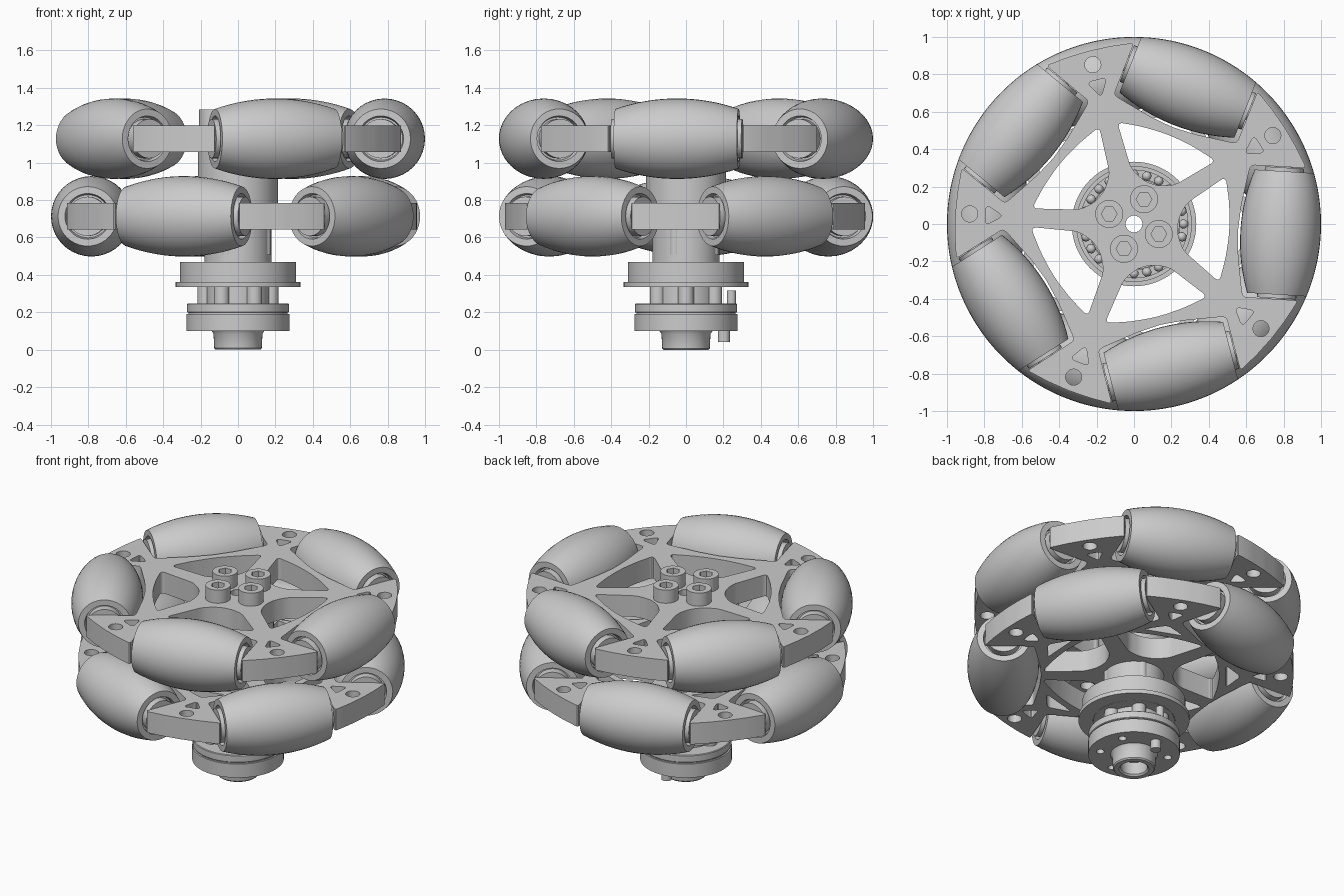
import bpy, bmesh
from math import sin, cos, pi, radians, sqrt, hypot
from mathutils import Matrix, Vector

if "Cube" in bpy.data.objects:
    bpy.data.objects.remove(bpy.data.objects["Cube"])

A0 = radians(32.5)          # direction of one upper arm
STEP = radians(72)
H = radians(36)
AXIS_R, HALF = 0.785, 0.33  # roller axis distance and half length
BORE = 0.045


def finish(ob):
    bpy.ops.object.select_all(action='DESELECT')
    ob.select_set(True)
    bpy.context.view_layer.objects.active = ob
    bpy.ops.object.shade_smooth_by_angle(angle=radians(32))
    return ob


def lathe(name, prof, n=64, matrix=None):
    """Spin a closed (r, z) profile round the z axis."""
    bm = bmesh.new()
    rings = [[bm.verts.new((r * cos(2 * pi * i / n), r * sin(2 * pi * i / n), z))
              for i in range(n)] for r, z in prof]
    for a, b in zip(rings, rings[1:] + rings[:1]):
        for i in range(n):
            j = (i + 1) % n
            bm.faces.new((a[i], a[j], b[j], b[i]))
    bmesh.ops.remove_doubles(bm, verts=bm.verts, dist=1e-5)
    bmesh.ops.dissolve_degenerate(bm, edges=bm.edges, dist=1e-6)
    bmesh.ops.recalc_face_normals(bm, faces=bm.faces)
    me = bpy.data.meshes.new(name)
    bm.to_mesh(me)
    bm.free()
    ob = bpy.data.objects.new(name, me)
    bpy.context.collection.objects.link(ob)
    if matrix:
        ob.matrix_world = matrix
    return finish(ob)


def tube(name, r0, r1, z0, z1, c=0.0, n=64):
    return lathe(name, [(r0, z0), (r1 - c, z0), (r1, z0 + c), (r1, z1 - c), (r1 - c, z1), (r0, z1)], n)


def rod(name, x, y, r, z0, z1, n=24):
    return lathe(name, [(0, z0), (r, z0), (r, z1), (0, z1)], n, Matrix.Translation((x, y, 0)))


def extrude(name, loops, z0, z1):
    """Extrude an outline with holes from z0 to z1."""
    cu = bpy.data.curves.new(name, 'CURVE')
    cu.dimensions, cu.fill_mode, cu.extrude = '2D', 'BOTH', (z1 - z0) / 2
    for pts in loops:
        sp = cu.splines.new('POLY')
        sp.points.add(len(pts) - 1)
        for p, (x, y) in zip(sp.points, pts):
            p.co = (x, y, 0, 1)
        sp.use_cyclic_u = True
    tmp = bpy.data.objects.new(name + "_curve", cu)
    bpy.context.collection.objects.link(tmp)
    dg = bpy.context.evaluated_depsgraph_get()
    me = bpy.data.meshes.new_from_object(tmp.evaluated_get(dg))
    bpy.data.objects.remove(tmp)
    bm = bmesh.new()
    bm.from_mesh(me)
    bmesh.ops.remove_doubles(bm, verts=bm.verts, dist=1e-5)
    bmesh.ops.recalc_face_normals(bm, faces=bm.faces)
    bm.to_mesh(me)
    bm.free()
    ob = bpy.data.objects.new(name, me)
    ob.location.z = (z0 + z1) / 2
    bpy.context.collection.objects.link(ob)
    return finish(ob)


def circle(x, y, r, n=24):
    return [(x + r * cos(2 * pi * i / n), y + r * sin(2 * pi * i / n)) for i in range(n)]


def rot(pts, a):
    return [(x * cos(a) - y * sin(a), x * sin(a) + y * cos(a)) for x, y in pts]


def rounded(pts, r, n=5):
    out = []
    for i, p in enumerate(pts):
        p, a, b = Vector(p), Vector(pts[i - 1]), Vector(pts[(i + 1) % len(pts)])
        s = p + (a - p).normalized() * min(r, (a - p).length * 0.45)
        e = p + (b - p).normalized() * min(r, (b - p).length * 0.45)
        for k in range(n + 1):
            t = k / n
            out.append(tuple(s * (1 - t) ** 2 + p * 2 * t * (1 - t) + e * t * t))
    return out


def sym(half):
    return half + [(x, -y) for x, y in reversed(half)]


# shared roller shape: barrel whose edge follows the unit circle, hollow ends
def bulge(z):
    return sqrt(1 - z * z) - AXIS_R


zs = [-HALF + 2 * HALF * i / 16 for i in range(17)]
roller_prof = ([(0, -0.3), (0.115, -0.3), (0.122, -HALF)] + [(bulge(z), z) for z in zs]
               + [(0.122, HALF), (0.115, 0.3), (0, 0.3)])
axle_prof = [(0, -0.40), (0.045, -0.40), (0.045, -0.35), (0.105, -0.35),
             (0.105, 0.35), (0.045, 0.35), (0.045, 0.40), (0, 0.40)]


def wheel(label, a0, zc, window_turn, neck_hole):
    # arm half outline: pad end, pad side, then along the neighbouring roller
    along = rot([(0.598, -0.33), (0.585, -0.25), (0.566, -0.13), (0.557, 0)], H)
    half = [(0.952, 0.12), (0.938, 0.243), (0.70, 0.072)] + along
    sector = [(x, -y) for x, y in reversed(half)] + [(0.957, 0)] + half[:-1]
    outline = []
    for k in range(5):
        outline += rot(sector, a0 + k * STEP)
    loops = [rounded(outline, 0.02, 3), circle(0, 0, BORE)]
    # spoke windows, pad holes
    win = rounded(sym([(0.235, 0.04), (0.272, 0.125), (0.474, 0.283), (0.50, 0.15), (0.51, 0.04)]), 0.035)
    tri = rounded([(0.70, 0), (0.795, -0.055), (0.795, 0.055)], 0.03)
    neck = rounded([(0.552, -0.13), (0.64, 0), (0.552, 0.13)], 0.03)
    for k in range(5):
        a = a0 + k * STEP
        loops += [rot(win, a + window_turn), rot(tri, a), rot(circle(0.88, 0, 0.043), a)]
        if neck_hole:
            loops.append(rot(neck, a))
    extrude(label + "_wheel_plate", loops, zc - 0.07, zc + 0.07)
    for k in range(5):
        a = a0 + H + k * STEP
        m = (Matrix.Rotation(a, 4, 'Z') @ Matrix.Translation((AXIS_R, 0, zc))
             @ Matrix.Rotation(pi / 2, 4, 'X'))
        lathe(f"{label}_roller_{k}", roller_prof, 40, m)
        lathe(f"{label}_axle_{k}", axle_prof, 32, m)


wheel("upper", A0, 1.128, H, False)
wheel("lower", A0 + H, 0.713, 0, True)

# hub column
tube("hub_spacer", BORE, 0.215, 0.783, 1.058)
tube("hub_column", BORE, 0.18, 0.45, 0.643)

# socket-head screws through the hub
for k in range(4):
    a = radians(68) + k * pi / 2
    x, y = 0.143 * cos(a), 0.143 * sin(a)
    hexagon = circle(x, y, 0.042, 6)
    extrude(f"screw_head_{k}", [circle(x, y, 0.075, 32), hexagon], 1.198, 1.285)
    rod(f"screw_shank_{k}", x, y, 0.05, 1.19, 1.225)
    rod(f"screw_tip_{k}", x * 1.1, y * 1.1, 0.03, 0.51, 0.65)

# flanged ball bearing
lathe("bearing_outer_race", [(0.245, 0.335), (0.333, 0.335), (0.333, 0.362), (0.31, 0.362),
                             (0.31, 0.47), (0.288, 0.47), (0.288, 0.40), (0.245, 0.40)])
tube("bearing_inner_race", BORE, 0.243, 0.335, 0.47)
for k in range(24):
    a = k * pi / 12
    ball = [(0.025 * cos(t), 0.025 * sin(t)) for t in [-pi / 2 + pi * i / 8 for i in range(9)]]
    lathe(f"bearing_ball_{k}", ball, 12, Matrix.Translation((0.265 * cos(a), 0.265 * sin(a), 0.43)))

# neck with posts
tube("neck", BORE, 0.17, 0.24, 0.34)
for k in range(6):
    a = k * pi / 3
    rod(f"neck_post_{k}", 0.175 * cos(a), 0.175 * sin(a), 0.042, 0.24, 0.34)

# coupling discs, with screw holes in the lower one
tube("coupling_disc_upper", BORE, 0.273, 0.198, 0.247, 0.004)
tube("coupling_seam", BORE, 0.265, 0.188, 0.20)
holes = [circle(0.205 * cos(a), 0.205 * sin(a), 0.024, 20)
         for a in [pi / 2 + k * pi / 3 for k in range(1, 6)]]
extrude("coupling_disc_lower", [circle(0, 0, 0.275, 64), circle(0, 0, BORE)] + holes, 0.10, 0.19)

# bored boss and drive pin
lathe("bottom_boss", [(0.08, 0.01), (0.09, 0), (0.12, 0), (0.127, 0.008), (0.131, 0.085),
                      (0.142, 0.101), (BORE, 0.101), (BORE, 0.09), (0.08, 0.09)])
rod("drive_pin", 0, 0.203, 0.032, 0.042, 0.20)
rod("stop_pin", 0, 0.243, 0.025, 0.24, 0.317)
